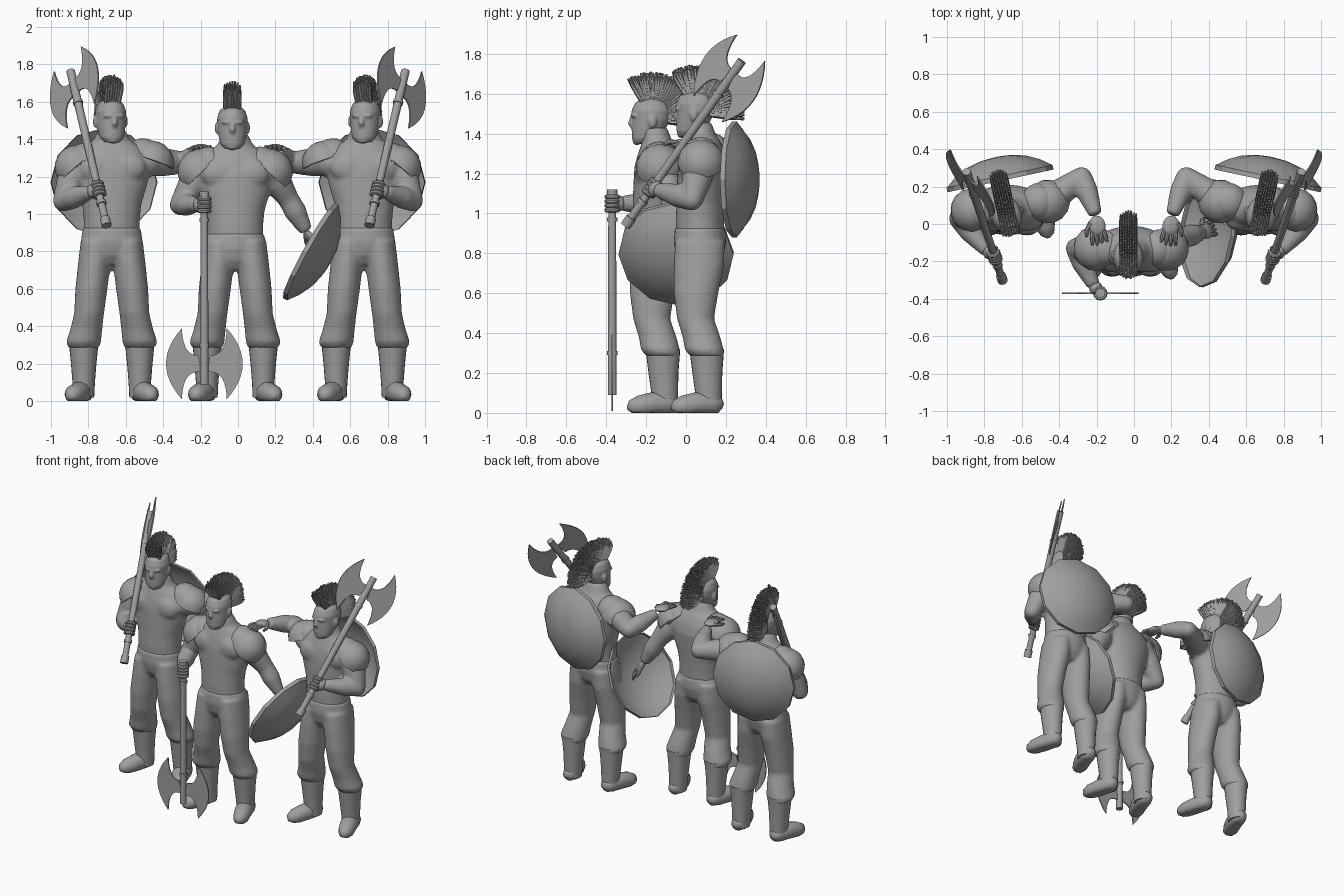
import bpy, bmesh, math, random
from mathutils import Matrix, Vector

random.seed(4)
cube = bpy.data.objects.get("Cube")
if cube:
    bpy.data.objects.remove(cube, do_unlink=True)

grey = bpy.data.materials.new("plain_grey")
grey.use_nodes = True
tone = (0.35, 0.35, 0.35, 1)
grey.diffuse_color = tone
grey.node_tree.nodes["Principled BSDF"].inputs["Base Color"].default_value = tone


# Shared helpers
def finish(name, bm, matrix, voxel=None, sharp=40):
    bm.transform(matrix)
    bmesh.ops.recalc_face_normals(bm, faces=bm.faces[:])
    mesh = bpy.data.meshes.new(name)
    bm.to_mesh(mesh)
    bm.free()
    mesh.materials.append(grey)
    mesh.shade_smooth()
    mesh.set_sharp_from_angle(angle=math.radians(sharp))
    obj = bpy.data.objects.new(name, mesh)
    bpy.context.scene.collection.objects.link(obj)
    if voxel:
        remesh = obj.modifiers.new("Blend", 'REMESH')
        remesh.mode = 'VOXEL'
        remesh.voxel_size = voxel
        remesh.use_smooth_shade = True
        smooth = obj.modifiers.new("Soften", 'SMOOTH')
        smooth.factor = 0.5
        smooth.iterations = 7


def loft(bm, rings, start_cap=True):
    rows = [[bm.verts.new(point) for point in ring] for ring in rings]
    count = len(rows[0])
    for lower, upper in zip(rows, rows[1:]):
        for i in range(count):
            j = (i + 1) % count
            bm.faces.new((lower[i], lower[j], upper[j], upper[i]))
    if start_cap:
        bm.faces.new(rows[0][::-1])
    bm.faces.new(rows[-1])


def circle(sides):
    angles = [math.tau * i / sides for i in range(sides)]
    return [(math.cos(a), math.sin(a)) for a in angles]


def column(bm, rows, sides=24, start_cap=True):
    """Stack of level ellipses: x, y, z, half width, half depth."""
    loft(bm, [[(x + c * wide, y + s * deep, z) for c, s in circle(sides)]
              for x, y, z, wide, deep in rows], start_cap)


def tube(bm, points, radii, sides=12):
    points = [Vector(p) for p in points]
    last = len(points) - 1
    across = (points[1] - points[0]).orthogonal()
    rings = []
    for i, (point, radius) in enumerate(zip(points, radii)):
        ahead = (points[min(i + 1, last)] - points[max(i - 1, 0)]).normalized()
        across = (across - ahead * across.dot(ahead)).normalized()
        up = ahead.cross(across)
        rings.append([point + (across * c + up * s) * radius for c, s in circle(sides)])
    loft(bm, rings)


def ball(bm, centre, size):
    matrix = Matrix.Translation(centre) @ Matrix.Diagonal((*size, 1))
    bmesh.ops.create_uvsphere(bm, u_segments=16, v_segments=10, radius=1, matrix=matrix)


def aim(point, direction, track='Z', up='Y'):
    turn = Vector(direction).to_track_quat(track, up)
    return Matrix.Translation(point) @ turn.to_matrix().to_4x4()


# Equipment
def shield(name, place, centre, normal):
    bm = bmesh.new()
    profile = [(.29, -.02), (.29, .005), (.275, .015), (.23, .05), (.16, .085), (.08, .105), (.01, .11)]
    column(bm, [(0, 0, z, r, r) for r, z in profile], 12, start_cap=False)
    bmesh.ops.solidify(bm, geom=bm.faces[:], thickness=.01)
    finish(name, bm, place @ aim(centre, normal), sharp=28)


def curve(start, control, end, steps=12):
    a, b, c = Vector(start), Vector(control), Vector(end)
    for i in range(steps):
        t = i / steps
        yield a.lerp(b, t).lerp(b.lerp(c, t), t)


def axe(name, place, top, direction, blade_side):
    along = Vector(direction).normalized()
    side = Vector(blade_side)
    side = (side - along * side.dot(along)).normalized()
    frame = Matrix((side, along.cross(side), along)).transposed().to_4x4()
    frame.translation = top
    bm = bmesh.new()
    tube(bm, [(0, 0, -1.02), (0, 0, 0)], (.02, .023))
    for low, high in ((-1.03, -.98), (-.89, -.87), (-.22, -.2)):
        tube(bm, [(0, 0, low), (0, 0, high)], (.027, .027))
    finish(name + "_axe_shaft", bm, place @ frame)

    # Hooked crescents on a narrow neck
    bm = bmesh.new()
    upper, lower = (.12, .19), (.12, -.19)
    outline = list(curve(upper, (.29, 0), lower))
    outline += list(curve(lower, (.115, -.03), (.015, -.045)))
    outline += list(curve((.015, .045), (.115, .03), upper))
    for sign in (-1, 1):
        face = bm.faces.new([bm.verts.new((sign * p.x, -.004, p.y - .11)) for p in outline])
        grown = bmesh.ops.extrude_face_region(bm, geom=[face])["geom"]
        moved = [v for v in grown if isinstance(v, bmesh.types.BMVert)]
        bmesh.ops.translate(bm, verts=moved, vec=(0, .008, 0))
    finish(name + "_axe_blades", bm, place @ frame)


def pauldron(name, place, centre, axis, inward, radius):
    bm = bmesh.new()
    step = Vector((inward, 0, .03))
    for shift, scale in ((Vector(), 1), (step, .85)):
        cap = bmesh.new()
        ball(cap, (0, 0, 0), (radius * scale, radius * scale, radius * scale * .95))
        hidden = [v for v in cap.verts if v.co.z < -.01]
        bmesh.ops.delete(cap, geom=hidden, context='VERTS')
        bmesh.ops.solidify(cap, geom=cap.faces[:], thickness=.012)
        cap.transform(aim(Vector(centre) + shift, axis))
        part = bpy.data.meshes.new("cap")
        cap.to_mesh(part)
        cap.free()
        bm.from_mesh(part)
        bpy.data.meshes.remove(part)
    finish(name, bm, place)


# Hands
def fist(name, place, point, axis, wrist):
    frame = aim(point, axis)
    bm = bmesh.new()
    for level in (-.033, -.011, .011, .033):
        tube(bm, [(c * .027, s * .027, level) for c, s in circle(12)], [.0125] * 12, 8)
    heel = (frame.inverted() @ Vector(wrist)) * .7
    ball(bm, heel, (.036, .036, .042))
    finish(name, bm, place @ frame)


def open_hand(name, place, point, direction):
    bm = bmesh.new()
    ball(bm, (0, .02, 0), (.045, .055, .02))
    for k in (-1.5, -.5, .5, 1.5):
        reach = .13 - .008 * abs(k)
        tube(bm, [(k * .021, .05, 0), (k * .024, .09, .004), (k * .027, reach, -.012)],
             (.012, .012, .007), 8)
    tube(bm, [(-.03, 0, 0), (-.06, .04, -.01), (-.065, .07, -.015)], (.016, .013, .008), 8)
    finish(name, bm, place @ aim(point, direction, 'Y', 'Z'))


# Head with a crest of upright strands
def head(name, place, position, turn):
    frame = place @ Matrix.Translation(position) @ Matrix.Rotation(math.radians(turn), 4, 'Z')
    bm = bmesh.new()
    column(bm, [(0, -.04, 0, .042, .045), (0, -.03, .025, .064, .063), (0, -.01, .07, .075, .084),
                (0, .003, .12, .08, .096), (0, .004, .165, .082, .1),
                (0, .006, .205, .068, .083), (0, .006, .232, .032, .042)])
    ball(bm, (0, -.08, .14), (.06, .02, .013))
    ball(bm, (0, -.083, .05), (.03, .012, .008))
    ball(bm, (0, -.068, .012), (.034, .022, .02))
    tube(bm, [(0, -.085, .145), (0, -.1, .1), (0, -.085, .078)], (.011, .016, .012))
    for side in (-1, 1):
        ball(bm, (side * .082, .01, .11), (.013, .022, .033))
    finish(name + "_head", bm, frame, voxel=.006)

    bm = bmesh.new()
    rows = 34
    for i in range(rows):
        for k in range(-3, 4):
            lean = math.radians(-30 + 130 * (i + random.uniform(-.3, .3)) / rows)
            reach = .245 - .01 * i / rows - .002 * k * k + random.uniform(-.01, .006)
            out = Vector((0, math.sin(lean), math.cos(lean)))
            base = Vector((0, .012, .115))
            root, tip = Vector((k * .011, 0, 0)), Vector((k * .0135, 0, 0))
            tube(bm, [base + root + out * .075, base + tip + out * reach * .8, base + tip + out * reach],
                 (.009, .01, .005), 5)
    finish(name + "_crest", bm, frame)


# Whole figure
def figure(name, place, base, lift, head_at, turn, arms):
    x, y = base
    bm = bmesh.new()
    column(bm, [(x, y + back, z + lift, wide, deep) for back, z, wide, deep in (
        (0, .88, .15, .12), (0, .97, .15, .122), (.004, 1.05, .158, .122), (.01, 1.15, .188, .125),
        (.015, 1.24, .208, .126), (.015, 1.31, .2, .112), (.012, 1.36, .155, .092),
        (.005, 1.395, .1, .075), (-.01, 1.46, .066, .066))])
    for side in (-1, 1):
        ball(bm, (x + side * .085, y - .06, 1.25 + lift), (.1, .05, .08))
    for shoulder, elbow, wrist in arms:
        a, b, c = Vector(shoulder), Vector(elbow), Vector(wrist)
        ball(bm, a, (.085, .085, .085))
        ball(bm, b, (.056, .056, .056))
        tube(bm, [a, a.lerp(b, .45), b], (.078, .076, .057), 16)
        tube(bm, [b, b.lerp(c, .4), c], (.057, .06, .036), 16)
    finish(name + "_body", bm, place, voxel=.011)

    bm = bmesh.new()
    column(bm, [(x, y, z + lift, wide, deep) for z, wide, deep in (
        (.73, .06, .08), (.78, .14, .115), (.85, .166, .132), (.93, .155, .127))])
    for side in (-1, 1):
        column(bm, [(x + side * out, y + back, z, wide, deep) for out, back, z, wide, deep in (
            (.15, .035, .285, .082, .085), (.151, .022, .315, .094, .098), (.137, .008, .38, .086, .095),
            (.121, -.022, .47, .08, .093), (.109, -.02, .6, .086, .112),
            (.093, -.005, .74, .087, .127), (.08, 0, .86, .086, .125))])
    finish(name + "_trousers", bm, place, voxel=.011)

    for label, side in (("right", -1), ("left", 1)):
        bm = bmesh.new()
        column(bm, [(x + side * .15, y + back, z, wide, wide + .007) for back, z, wide in (
            (.045, .02, .056), (.043, .1, .06), (.037, .2, .068), (.034, .32, .08))])
        tube(bm, [(x + side * out, y + back, z) for out, back, z in (
            (.148, .115, .035), (.15, .1, .04), (.153, .06, .045), (.176, -.02, .045),
            (.203, -.085, .035), (.213, -.125, .028), (.217, -.142, .022))],
            (.015, .04, .056, .058, .052, .036, .012), 16)
        for vert in bm.verts:
            vert.co.z = max(vert.co.z, 0)
        finish(f"{name}_{label}_boot", bm, place, sharp=60)
    head(name, place, head_at, turn)


# Two mirrored flanking figures
for name, place in (("left", Matrix()), ("right", Matrix.Diagonal((-1, 1, 1, 1)))):
    outer_wrist, inner_wrist = (.785, -.145, 1.12), (.205, .05, 1.335)
    figure(name, place, (.675, .07), 0, (.68, .045, 1.385), -12,
           [((.862, .075, 1.265), (.935, .03, 1.07), outer_wrist),
            ((.49, .1, 1.28), (.28, .25, 1.275), inner_wrist)])
    axe_foot, axe_top = Vector((.705, -.295, .95)), Vector((.895, .28, 1.765))
    axe(name, place, axe_top, axe_top - axe_foot, (.58, .56, -.55))
    fist(name + "_grip_hand", place, axe_foot.lerp(axe_top, .22), axe_top - axe_foot, outer_wrist)
    open_hand(name + "_resting_hand", place, (.2, .01, 1.355), (-.15, -1, 0))
    shield(name + "_shield", place, (.718, .25, 1.17), (.21, .98, 0))
    pauldron(name + "_outer_pauldron", place, (.865, .075, 1.255), (.65, 0, .75), -.045, .118)
    pauldron(name + "_inner_pauldron", place, (.46, .12, 1.28), (-.35, .1, 1), .045, .118)

# Central figure with lowered axe and shield
place = Matrix()
grip, wrist = (-.18, -.37, 1.05), (-.215, -.33, 1.05)
figure("centre", place, (-.015, -.15), -.03, (-.03, -.178, 1.35), 0,
       [((-.2, -.13, 1.235), (-.31, -.13, 1.05), wrist),
        ((.17, -.13, 1.235), (.27, -.07, 1.08), (.365, -.045, .91))])
axe("centre", place, (-.18, -.37, .09), (0, 0, -1), (1, 0, 0))
fist("centre_grip_hand", place, grip, (0, 0, 1), wrist)
open_hand("centre_shield_hand", place, (.375, -.04, .89), (.5, .2, -.8))
shield("centre_shield", place, (.397, -.05, .795), (.87, -.1, -.48))
for name, side in (("right", -1), ("left", 1)):
    pauldron(f"centre_{name}_pauldron", place, (side * .19 - .015, -.13, 1.23),
             (side * .7, -.1, .7), -side * .045, .122)
